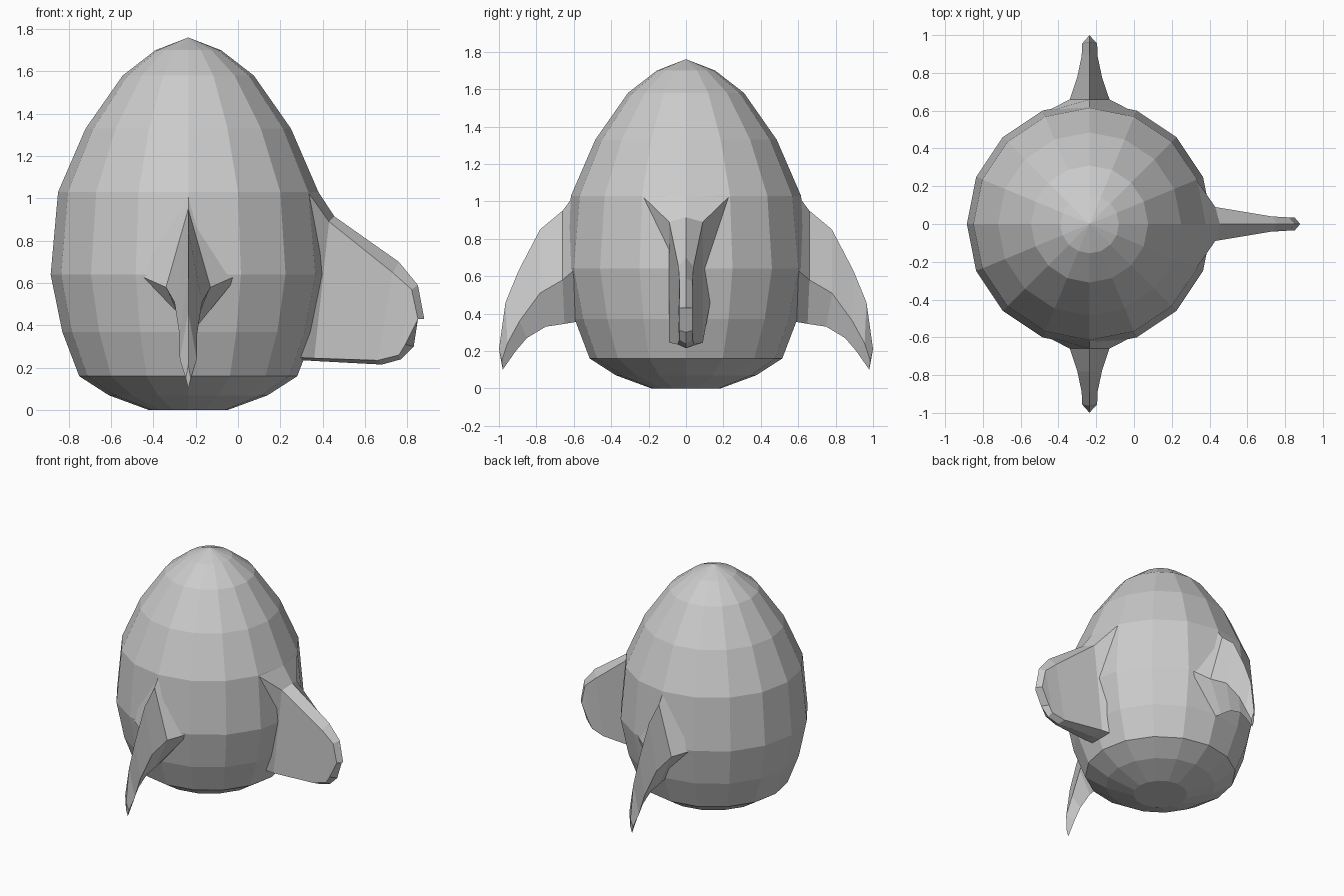
import bpy
from math import sin, cos, pi

if "Cube" in bpy.data.objects:
    bpy.data.objects.remove(bpy.data.objects["Cube"])

CX = -0.235  # body axis


def make(name, verts, faces):
    mesh = bpy.data.meshes.new(name)
    mesh.from_pydata(verts, [], faces)
    obj = bpy.data.objects.new(name, mesh)
    bpy.context.collection.objects.link(obj)
    bpy.context.view_layer.objects.active = obj
    bpy.ops.object.select_all(action='DESELECT')
    obj.select_set(True)
    bpy.ops.object.mode_set(mode='EDIT')
    bpy.ops.mesh.select_all(action='SELECT')
    bpy.ops.mesh.remove_doubles(threshold=0.0005)
    bpy.ops.mesh.normals_make_consistent(inside=False)
    bpy.ops.object.mode_set(mode='OBJECT')
    return obj


def loft(name, rings):
    """Skin a list of equal-length closed rings and cap both ends."""
    n = len(rings[0])
    verts = [v for r in rings for v in r]
    faces = [(i * n + j, i * n + (j + 1) % n, (i + 1) * n + (j + 1) % n, (i + 1) * n + j)
             for i in range(len(rings) - 1) for j in range(n)]
    faces += [tuple(range(n))[::-1], tuple(range(len(verts) - n, len(verts)))]
    return make(name, verts, faces)


# Egg-shaped hull, 16 sides
profile = [(0.185, 0), (0.375, 0.07), (0.515, 0.16), (0.595, 0.37), (0.65, 0.64),
           (0.615, 1.03), (0.485, 1.33), (0.31, 1.58), (0.155, 1.70)]
S = 16
verts = [(CX + r * cos(2 * pi * k / S), r * sin(2 * pi * k / S), z)
         for r, z in profile for k in range(S)] + [(CX, 0, 1.76)]
top = len(verts) - 1
last = top - S
faces = [(i * S + k, i * S + (k + 1) % S, (i + 1) * S + (k + 1) % S, (i + 1) * S + k)
         for i in range(len(profile) - 1) for k in range(S)]
faces += [(last + k, last + (k + 1) % S, top) for k in range(S)]
faces.append(tuple(range(S))[::-1])
make("hull", verts, faces)

# Swept front and back fins with diamond sections:
# top (y, z), side (y, z), half width, bottom (y, z)
sections = [((0.60, 1.03), (0.59, 0.64), 0.24, (0.56, 0.36)),
            ((0.66, 0.95), (0.66, 0.58), 0.105, (0.65, 0.345)),
            ((0.78, 0.85), (0.78, 0.51), 0.065, (0.75, 0.33)),
            ((0.895, 0.63), (0.89, 0.36), 0.042, (0.85, 0.27)),
            ((0.965, 0.46), (0.955, 0.24), 0.04, (0.91, 0.20)),
            ((1.00, 0.21), (0.985, 0.15), 0.012, (0.98, 0.10))]
for name, d in (("front_fin", -1), ("back_fin", 1)):
    loft(name, [[(CX, d * t[0], t[1]), (CX + h, d * s[0], s[1]),
                 (CX, d * b[0], b[1]), (CX - h, d * s[0], s[1])]
                for t, s, h, b in sections])

# Rounded side fin with a bevelled rim: rim top, face top, face bottom,
# rim bottom (x, z), half width at the top and at the bottom
sections = [((0.38, 1.03), (0.33, 1.03), (0.25, 0.25), (0.27, 0.238), 0.235, 0.09),
            ((0.455, 0.915), (0.43, 0.89), (0.36, 0.245), (0.36, 0.232), 0.09, 0.09),
            ((0.76, 0.70), (0.73, 0.65), (0.66, 0.235), (0.68, 0.215), 0.04, 0.045),
            ((0.85, 0.59), (0.82, 0.57), (0.76, 0.26), (0.77, 0.24), 0.035, 0.035),
            ((0.88, 0.43), (0.85, 0.43), (0.79, 0.31), (0.83, 0.30), 0.035, 0.035)]
rings = []
for t, ft, fb, b, ht, hb in sections:
    rings.append([(t[0], 0, t[1]), (ft[0], ht, ft[1]), (fb[0], hb, fb[1]),
                  (b[0], 0, b[1]), (fb[0], -hb, fb[1]), (ft[0], -ht, ft[1])])
# Close the outer end along the centre plane
fin = loft("side_fin", rings)
